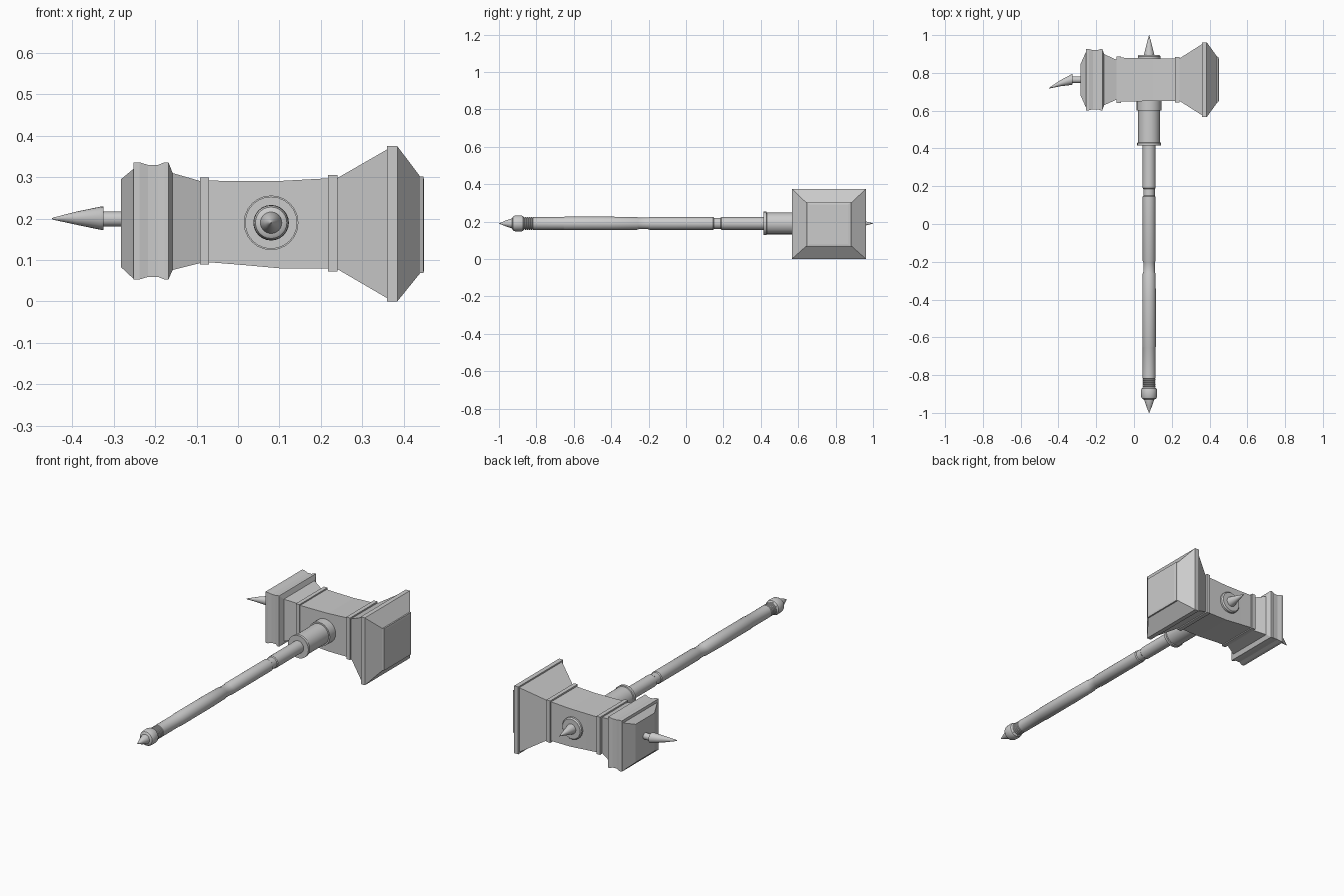
import bpy, bmesh, math
from mathutils import Vector

CX, CZ = 0.08, 0.19      # handle axis
HY = 0.764               # head centre line in y


def loft(name, rings, smooth=False):
    """Skin a list of equally sized point rings and cap both ends."""
    bm = bmesh.new()
    vs = [[bm.verts.new(p) for p in r] for r in rings]
    n = len(vs[0])
    for a, b in zip(vs, vs[1:]):
        for i in range(n):
            j = (i + 1) % n
            bm.faces.new((a[i], a[j], b[j], b[i]))
    bm.faces.new(vs[0])
    bm.faces.new(vs[-1])
    bmesh.ops.recalc_face_normals(bm, faces=bm.faces)
    me = bpy.data.meshes.new(name)
    bm.to_mesh(me)
    bm.free()
    ob = bpy.data.objects.new(name, me)
    bpy.context.collection.objects.link(ob)
    if smooth:
        bpy.ops.object.select_all(action='DESELECT')
        ob.select_set(True)
        bpy.context.view_layer.objects.active = ob
        bpy.ops.object.shade_smooth_by_angle(angle=math.radians(35))
    return ob


def boxes(name, stations):
    """Loft rectangles given as (x, half width in y, z low, z high)."""
    return loft(name, [[(x, HY - h, a), (x, HY + h, a), (x, HY + h, b), (x, HY - h, b)]
                       for x, h, a, b in stations])


def turn_y(name, profile, n=24):
    """Turned part around the handle axis, profile of (y, radius)."""
    ang = [2 * math.pi * i / n for i in range(n)]
    return loft(name, [[(CX + r * math.cos(t), y, CZ + r * math.sin(t)) for t in ang]
                       for y, r in profile], True)


# Rear block of the head with a shallow groove and a flare to the body
boxes("rear_block", [
    (-0.283, 0.083, 0.083, 0.295), (-0.253, 0.150, 0.055, 0.320),
    (-0.253, 0.162, 0.053, 0.336), (-0.238, 0.162, 0.053, 0.336),
    (-0.218, 0.157, 0.059, 0.330), (-0.193, 0.157, 0.059, 0.330),
    (-0.178, 0.162, 0.053, 0.336), (-0.168, 0.162, 0.053, 0.336),
    (-0.158, 0.135, 0.076, 0.310), (-0.085, 0.102, 0.094, 0.289)])

# Central body of the head
boxes("head_body", [
    (-0.09, 0.117, 0.096, 0.292), (0.0, 0.115, 0.089, 0.291),
    (0.10, 0.113, 0.080, 0.291), (0.23, 0.112, 0.080, 0.298)])

# Raised bands at both ends of the body
boxes("rear_band", [(-0.092, 0.124, 0.089, 0.299), (-0.070, 0.124, 0.089, 0.299)])
boxes("front_band", [(0.217, 0.121, 0.072, 0.306), (0.240, 0.121, 0.072, 0.306)])

# Flared striking end with a rim and sloping front
boxes("striking_end", [
    (0.225, 0.112, 0.078, 0.298), (0.240, 0.112, 0.078, 0.298),
    (0.360, 0.188, 0.008, 0.367), (0.360, 0.198, 0.0, 0.375),
    (0.385, 0.198, 0.0, 0.375), (0.440, 0.122, 0.068, 0.302),
    (0.448, 0.118, 0.068, 0.302), (0.450, 0.103, 0.078, 0.292)])

# Bent side spike on the rear block: (x, y, z, radius)
ang = [2 * math.pi * i / 20 for i in range(20)]
spike = [(-0.27, 0.764, 0.199, 0.018), (-0.327, 0.764, 0.199, 0.018),
         (-0.325, 0.767, 0.201, 0.028), (-0.332, 0.764, 0.201, 0.028),
         (-0.39, 0.745, 0.201, 0.016), (-0.445, 0.721, 0.200, 0.003),
         (-0.45, 0.718, 0.200, 0.0008)]
loft("side_spike", [[(x, y + r * math.cos(t), z + r * math.sin(t)) for t in ang]
                    for x, y, z, r in spike], True)

# Spike and its disc on the far end of the head
turn_y("top_disc", [(0.86, 0.06), (0.888, 0.06), (0.895, 0.054)])
turn_y("top_spike", [(0.88, 0.029), (0.895, 0.028), (0.95, 0.014), (1.0, 0.0008)])

# Socket where the handle enters the head
turn_y("socket", [(0.67, 0.066), (0.600, 0.066), (0.600, 0.058), (0.432, 0.058),
                  (0.430, 0.063), (0.415, 0.063), (0.415, 0.03)])

# Handle with two waists and a ridged neck
ridges = []
for i in range(5):
    y = -0.82 - i * 0.011
    ridges += [(y, 0.030), (y - 0.003, 0.034), (y - 0.008, 0.034), (y - 0.011, 0.030)]
turn_y("handle", [
    (0.45, 0.034), (0.190, 0.034), (0.185, 0.030), (0.150, 0.030), (0.145, 0.034),
    (-0.195, 0.034), (-0.202, 0.031), (-0.255, 0.031), (-0.262, 0.034),
    (-0.40, 0.036), (-0.65, 0.036), (-0.655, 0.034), (-0.818, 0.034)] + ridges)

# Pommel and end spike
turn_y("pommel", [(-0.865, 0.030), (-0.872, 0.040), (-0.882, 0.043), (-0.915, 0.042),
                  (-0.924, 0.038), (-0.930, 0.028)])
turn_y("pommel_spike", [(-0.920, 0.026), (-0.932, 0.026), (-0.965, 0.015), (-1.0, 0.0008)])
